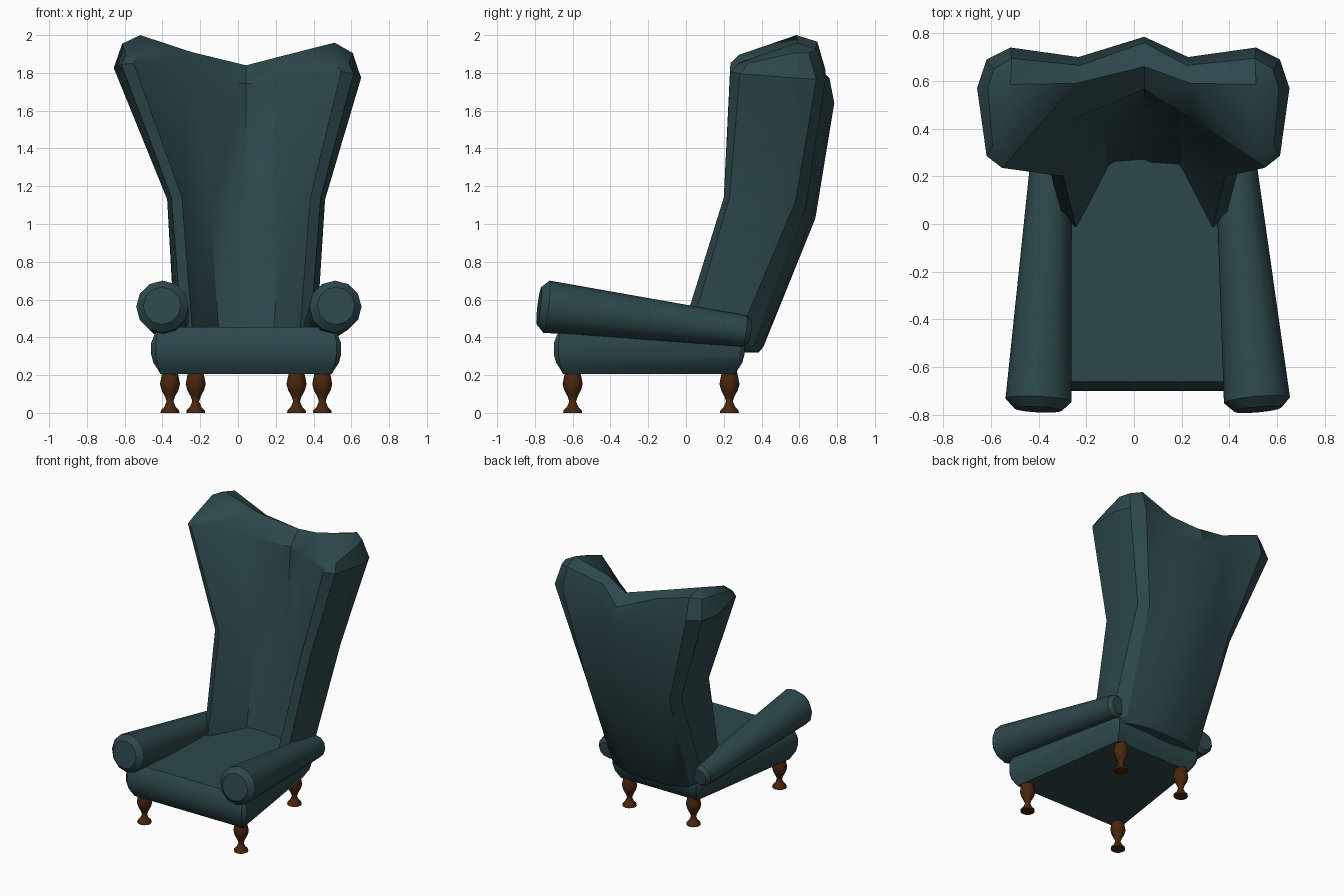
import bpy, bmesh, math
from mathutils import Vector

if "Cube" in bpy.data.objects:
    bpy.data.objects.remove(bpy.data.objects["Cube"])

def material(name, rgb):
    m = bpy.data.materials.new(name)
    m.diffuse_color = (*rgb, 1)
    m.use_nodes = True
    m.node_tree.nodes["Principled BSDF"].inputs["Base Color"].default_value = m.diffuse_color
    return m

TEAL = material("dark teal upholstery", (0.026, 0.064, 0.071))
WOOD = material("brown wood", (0.068, 0.019, 0.004))

def finish(bm, name, mat, angle):
    bmesh.ops.recalc_face_normals(bm, faces=bm.faces[:])
    me = bpy.data.meshes.new(name)
    bm.to_mesh(me)
    bm.free()
    me.materials.append(mat)
    ob = bpy.data.objects.new(name, me)
    bpy.context.collection.objects.link(ob)
    bpy.ops.object.select_all(action='DESELECT')
    ob.select_set(True)
    bpy.context.view_layer.objects.active = ob
    bpy.ops.object.shade_smooth_by_angle(angle=math.radians(angle))

def loft(bm, rings, cap_end=True):
    """Skin closed rings of points, capping the start and optionally the end."""
    vs = [[bm.verts.new(p) for p in r] for r in rings]
    n = len(vs[0])
    for a, b in zip(vs, vs[1:]):
        for i in range(n):
            j = (i + 1) % n
            bm.faces.new((a[i], a[j], b[j], b[i]))
    bm.faces.new(vs[0])
    if cap_end:
        bm.faces.new(vs[-1])
    return vs

def tube(name, a, b, stops, sides, mat, angle):
    """Round form along a-b; stops are (fraction along axis, radius)."""
    a, b = Vector(a), Vector(b)
    q = (b - a).to_track_quat('Z', 'Y')
    rings = []
    for t, r in stops:
        rings.append([a.lerp(b, t) + q @ Vector((r * math.cos(k * math.tau / sides),
                      r * math.sin(k * math.tau / sides), 0)) for k in range(sides)])
    bm = bmesh.new()
    loft(bm, rings)
    finish(bm, name, mat, angle)

CX = 0.043

# Seat: padded trapezoid with clipped corners, narrower at the back
bm = bmesh.new()
rings = []
for z, d, c in ((0.205, 0.05, .004), (0.23, 0.035, .008), (0.265, 0.012, .02), (0.31, 0, .025),
                (0.37, 0, .025), (0.425, 0.022, .012), (0.455, 0.04, .004)):
    f, r = 0.503 - d, 0.37 - d
    y0, y1 = -0.70 + d, 0.31 - d
    half = [(f - c, y0), (f, y0 + c), (r, y1 - c), (r - c, y1)]
    rings.append([(CX + x, y, z) for x, y in half] + [(CX - x, y, z) for x, y in half[::-1]])
loft(bm, rings)
finish(bm, "seat", TEAL, 35)

# Winged back: half sections (half width, y, z) from inner centre round to rear centre
half_sections = [
    (0.043, [(0, .23, .32), (.14, .22, .32), (.28, -.05, .35), (.32, 0, .35), (.345, .12, .35),
             (.345, .25, .34), (.28, .34, .325), (.15, .38, .32), (0, .385, .32)]),
    (0.043, [(0, .235, .36), (.14, .225, .36), (.28, -.04, .37), (.335, .005, .37), (.37, .12, .37),
             (.375, .26, .36), (.32, .355, .36), (.16, .405, .35), (0, .41, .35)]),
    (0.043, [(0, .50, 1.05), (.19, .42, 1.08), (.34, .20, 1.14), (.395, .23, 1.14), (.418, .43, 1.13),
             (.41, .58, 1.12), (.35, .635, 1.10), (.20, .67, 1.05), (0, .685, 1.03)]),
    (-.003, [(0, .565, 1.74), (.25, .44, 1.79), (.55, .235, 1.83), (.615, .285, 1.82), (.655, .57, 1.80),
             (.615, .69, 1.79), (.515, .74, 1.79), (.23, .70, 1.70), (0, .785, 1.64)]),
    (-.003, [(0, .66, 1.84), (.24, .59, 1.90), (.51, .28, 1.875), (.59, .33, 1.875), (.61, .57, 1.93),
             (.585, .65, 1.93), (.51, .695, 1.945), (.225, .665, 1.86), (0, .76, 1.77)]),
]

def full(cx, pts):
    tilt = 0.04 if cx < 0 else 0        # the top leans slightly to one side
    right = [(cx + h if h else CX, y, z - tilt * h) for h, y, z in pts]
    left = [(cx - h, y, z + tilt * h) for h, y, z in pts[1:-1]]
    return right + left[::-1]

bm = bmesh.new()
top = loft(bm, [full(c, p) for c, p in half_sections], cap_end=False)[-1]
n = len(top)
for s in (1, -1):
    v = [top[(s * i) % n] for i in range(9)]
    bm.faces.new((v[0], v[1], v[7], v[8]))
    peak = bm.verts.new((-.003 + s * .515, .585, 1.98 - s * .02))
    for i in range(1, 7):
        bm.faces.new((v[i], v[i + 1], peak))
    bm.faces.new((v[7], v[1], peak))
finish(bm, "winged_back", TEAL, 33)

# Rolled arms, tapering down towards the back
for name, xf, xr in (("left_arm", -0.402, -0.345), ("right_arm", 0.519, 0.42)):
    tube(name, (xf, -0.778, 0.567), (xr, 0.34, 0.43),
         ((0, .10), (.035, .139), (.975, .083), (1, .06)), 12, TEAL, 35)

# Turned wooden legs
leg = ((0, .05), (.06, .048), (.14, .03), (.27, .018), (.38, .026), (.54, .045),
       (.68, .053), (.82, .047), (1, .038))
for part, y, half in (("front", -0.60, 0.403), ("back", 0.23, 0.267)):
    for side, s in (("left", -1), ("right", 1)):
        x = CX + s * half
        tube(f"{part}_{side}_leg", (x, y, 0), (x, y, 0.225), leg, 12, WOOD, 40)
